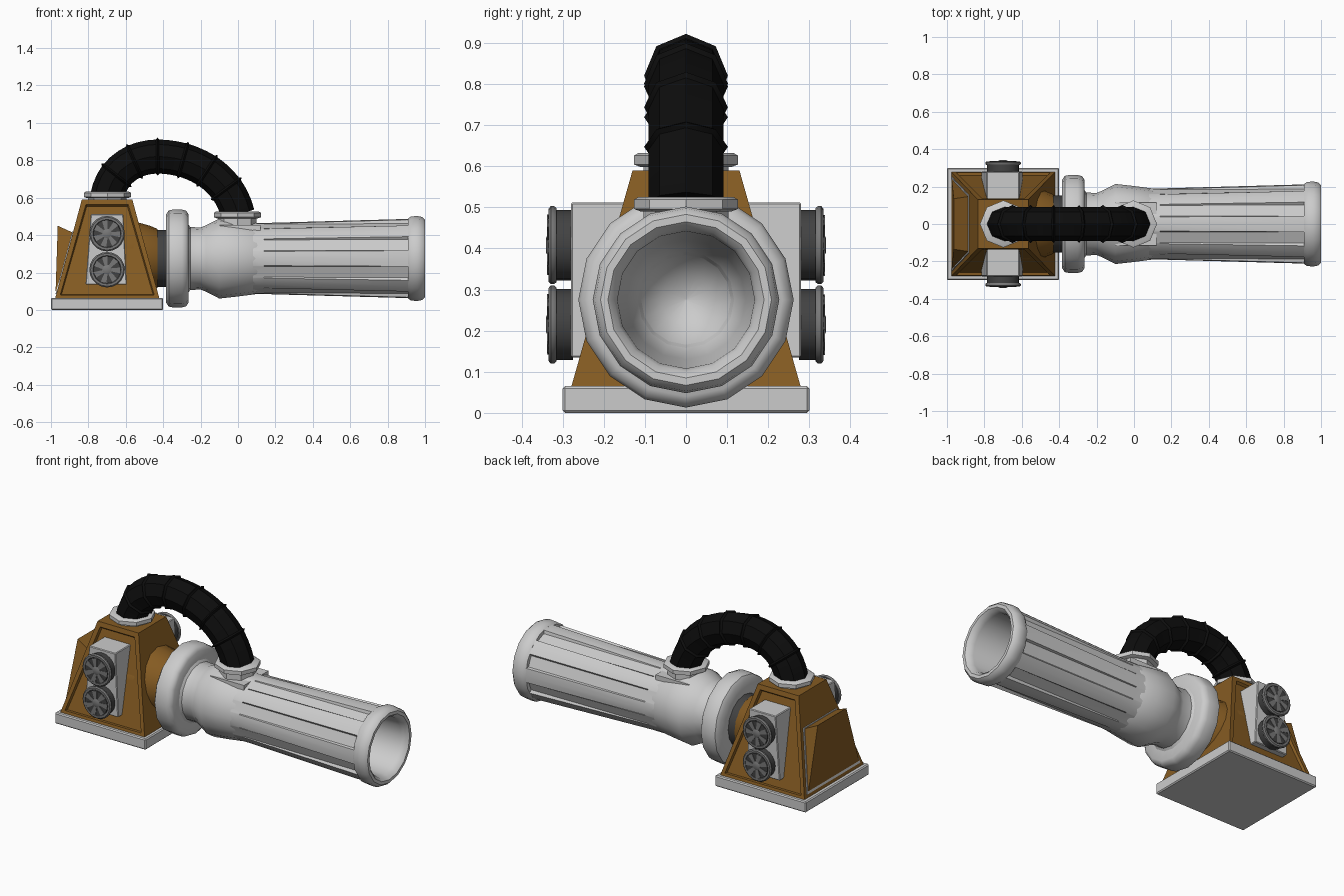
import bpy, bmesh, math
from mathutils import Matrix, Vector
from mathutils.geometry import interpolate_bezier

if "Cube" in bpy.data.objects:
    bpy.data.objects.remove(bpy.data.objects["Cube"])


def material(name, col):
    m = bpy.data.materials.new(name)
    m.diffuse_color = (*col, 1)
    m.use_nodes = True
    m.node_tree.nodes["Principled BSDF"].inputs["Base Color"].default_value = m.diffuse_color
    return m


LIGHT = material("light grey", (0.60, 0.60, 0.60))
BROWN = material("ochre brown", (0.235, 0.105, 0.016))
BLACK = material("rubber black", (0.004, 0.004, 0.004))
DARK = material("dark grey", (0.055, 0.055, 0.055))
MID = material("mid grey", (0.19, 0.19, 0.19))

TO_X = Matrix.Rotation(math.pi / 2, 4, 'Y')
AXIS_Z = 0.275          # height of the barrel axis


def finish(name, bm, mat, smooth=True, angle=40):
    bmesh.ops.recalc_face_normals(bm, faces=bm.faces)
    me = bpy.data.meshes.new(name)
    bm.to_mesh(me)
    bm.free()
    me.materials.append(mat)
    ob = bpy.data.objects.new(name, me)
    bpy.context.collection.objects.link(ob)
    if smooth:
        bpy.ops.object.select_all(action='DESELECT')
        ob.select_set(True)
        bpy.context.view_layer.objects.active = ob
        bpy.ops.object.shade_smooth_by_angle(angle=math.radians(angle))
    return ob


def skin(bm, rings):
    """Bridge successive rings and cap the two ends."""
    vs = [[bm.verts.new(p) for p in ring] for ring in rings]
    n = len(vs[0])
    for a, b in zip(vs, vs[1:]):
        for i in range(n):
            j = (i + 1) % n
            bm.faces.new((a[i], a[j], b[j], b[i]))
    bm.faces.new(vs[0])
    bm.faces.new(vs[-1])


def lathe(name, profile, mat, matrix, sides=16, angle=40):
    """Turn (distance along axis, radius) pairs around the local z axis."""
    bm = bmesh.new()
    skin(bm, [[matrix @ Vector((max(r, 0.002) * math.cos(2 * math.pi * i / sides),
                                max(r, 0.002) * math.sin(2 * math.pi * i / sides), d))
               for i in range(sides)] for d, r in profile])
    return finish(name, bm, mat, angle=angle)


def frustum(name, low, high, mat, bevel=0, inset=None):
    """Four-sided solid; low and high are (x0, x1, y0, y1, z)."""
    bm = bmesh.new()
    skin(bm, [[(a, c, z), (b, c, z), (b, d, z), (a, d, z)]
              for a, b, c, d, z in (low, high)])
    bmesh.ops.recalc_face_normals(bm, faces=bm.faces)
    if inset:
        sides = [f for f in bm.faces if abs(f.normal.y) > 0.7]
        bmesh.ops.inset_individual(bm, faces=sides, thickness=inset, depth=0)
        bmesh.ops.inset_individual(bm, faces=sides, thickness=0.008, depth=-0.014)
    if bevel:
        bmesh.ops.bevel(bm, geom=bm.edges[:], offset=bevel, segments=1, affect='EDGES')
    return finish(name, bm, mat, smooth=False)


def slab(name, outline, mat):
    """Solid between two four-point outlines."""
    bm = bmesh.new()
    skin(bm, outline)
    return finish(name, bm, mat, smooth=False)


# Base and tapered housing
frustum("base_plate", (-1, -0.4, -0.3, 0.3, 0), (-1, -0.4, -0.3, 0.3, 0.065), LIGHT, bevel=0.006)
frustum("housing", (-0.978, -0.42, -0.28, 0.28, 0.06), (-0.835, -0.565, -0.13, 0.13, 0.59),
        BROWN, inset=0.035)

# Rear hatch: thin trim lying on the sloped wall, and a wedge door on it
def wall_x(z):
    return -0.978 + (z - 0.06) * 0.27


def rear_quad(z0, z1, w0, w1, out0, out1):
    return [(wall_x(z0) - out0, -w0, z0), (wall_x(z0) - out0, w0, z0),
            (wall_x(z1) - out1, w1, z1), (wall_x(z1) - out1, -w1, z1)]


slab("hatch_trim", [rear_quad(0.085, 0.42, 0.25, 0.155, -0.02, -0.02),
                    rear_quad(0.085, 0.42, 0.25, 0.155, 0.005, 0.005)], LIGHT)
slab("hatch_door", [rear_quad(0.1, 0.405, 0.238, 0.15, -0.02, -0.02),
                    rear_quad(0.1, 0.45, 0.238, 0.135, 0.008, 0.091)], BROWN)

# Housing outlet and sleeve leading to the barrel
on_axis = Matrix.Translation((0, 0, AXIS_Z)) @ TO_X
lathe("housing_outlet", [(-0.65, 0.2), (-0.56, 0.2), (-0.47, 0.175), (-0.43, 0.158)], BROWN, on_axis)
lathe("dark_sleeve", [(-0.46, 0.153), (-0.37, 0.153)], DARK, on_axis)

# Flange, neck and swelling
lathe("flange", [(-0.385, 0.16), (-0.385, 0.235), (-0.37, 0.257), (-0.345, 0.262),
                 (-0.3, 0.262), (-0.277, 0.255), (-0.264, 0.235), (-0.264, 0.15)], LIGHT, on_axis)
lathe("barrel_neck", [(-0.27, 0.19), (-0.255, 0.168), (-0.2, 0.166), (-0.17, 0.178),
                      (-0.1, 0.214), (0, 0.203), (0.1, 0.19), (0.13, 0.17)], LIGHT, on_axis)

# Fluted barrel: eight ribs with grooves that deepen toward the muzzle
bm = bmesh.new()
rings = []
for x, r, depth in ((0.08, 0.191, 0), (0.14, 0.19, 0.002), (0.92, 0.212, 0.02)):
    ring = []
    for k in range(8):
        for deg, low in ((-11.5, 0), (0, 0), (11.5, 0), (13, 1), (32, 1)):
            a = math.radians(45 * k + deg)
            rr = r - depth * low
            ring.append((x, rr * math.cos(a), AXIS_Z + rr * math.sin(a)))
    rings.append(ring)
skin(bm, rings)
bmesh.ops.delete(bm, geom=[f for f in bm.faces if len(f.verts) > 4], context='FACES_ONLY')
finish("fluted_barrel", bm, LIGHT, angle=30)

# Muzzle ring with its bore
lathe("muzzle", [(0.2, 0), (0.22, 0.06), (0.28, 0.115), (0.38, 0.145), (0.96, 0.167), (0.985, 0.175),
                 (1.0, 0.19), (1.0, 0.208), (0.985, 0.222), (0.96, 0.227), (0.925, 0.225),
                 (0.908, 0.213), (0.908, 0.185), (0.36, 0.16), (0.19, 0.06), (0.18, 0)],
      LIGHT, on_axis)

# Hose fittings
frustum("hose_saddle", (-0.1, 0.12, -0.115, 0.115, 0.34), (-0.1, 0.12, -0.115, 0.115, 0.455), LIGHT)
for name, x, z0, z1 in (("housing_hose", -0.698, 0.598, 0.632), ("barrel_hose", -0.003, 0.49, 0.525)):
    at = Matrix.Translation((x, 0, 0))
    lathe(name + "_collar", [(z0, 0.11), (z0 + 0.006, 0.126), (z1 - 0.006, 0.126), (z1, 0.116)],
          LIGHT, at, sides=8)
    lathe(name + "_stub", [(z0 - 0.05, 0.103), (z0 + 0.01, 0.103)], LIGHT, at, sides=8)

# Ribbed rubber hose swept along an arch
def arc(points, n):
    return interpolate_bezier(*[Vector((x, 0, z)) for x, z in points], n)


path = arc([(-0.7, 0.6), (-0.68, 0.74), (-0.56, 0.82), (-0.43, 0.82)], 10)
path += arc([(-0.43, 0.82), (-0.25, 0.82), (-0.05, 0.72), (0, 0.51)], 13)[1:]
bm = bmesh.new()
rings = []
for i, p in enumerate(path):
    t = (path[min(i + 1, len(path) - 1)] - path[max(i - 1, 0)]).normalized()
    nrm = Vector((-t.z, 0, t.x))
    ridge = i % 3 == 0 and 0 < i < len(path) - 1
    for shift, r in (((-0.009, 0.091), (0, 0.102), (0.009, 0.091)) if ridge else ((0, 0.091),)):
        rings.append([p + t * shift + nrm * r * math.cos(k * math.pi / 4)
                      + Vector((0, r * math.sin(k * math.pi / 4), 0)) for k in range(8)])
skin(bm, rings)
finish("hose", bm, BLACK, angle=30)

# Side vent boxes with two fans each
for side, label in ((-1, "front"), (1, "back")):
    ya, yb = sorted((side * 0.12, side * 0.28))
    frustum(label + "_vent_box", (-0.815, -0.595, ya, yb, 0.135),
            (-0.787, -0.613, ya, yb, 0.512), LIGHT, bevel=0.004)
    for level, z in (("lower", 0.215), ("upper", 0.408)):
        fan = f"{label}_{level}_fan"
        m = Matrix.Translation((-0.7, side * 0.275, z)) @ Matrix.Rotation(-side * math.pi / 2, 4, 'X')
        lathe(fan + "_drum", [(0, 0.086), (0.046, 0.086)], DARK, m, sides=20)
        lathe(fan + "_rim", [(0.04, 0.08), (0.04, 0.09), (0.046, 0.095), (0.054, 0.095), (0.06, 0.088),
                             (0.06, 0.076), (0.048, 0.072), (0.044, 0.072)], MID, m, sides=20)
        # Dark well face shown between the blades
        lathe(fan + "_well", [(0.055, 0.073), (0.0605, 0.073)], DARK, m, sides=20)
        lathe(fan + "_hub", [(0.05, 0.026), (0.062, 0.026), (0.066, 0.018)], MID, m, sides=10)
        bm = bmesh.new()
        for k in range(7):
            spin = m @ Matrix.Rotation(k * 2 * math.pi / 7, 4, 'Z')
            skin(bm, [[spin @ Vector(c) for c in ((0.015, -0.007, h), (0.072, -0.02, h),
                                                  (0.072, 0.012, h), (0.015, 0.007, h))]
                      for h in (0.058, 0.063)])
        finish(fan + "_blades", bm, MID, smooth=False)
